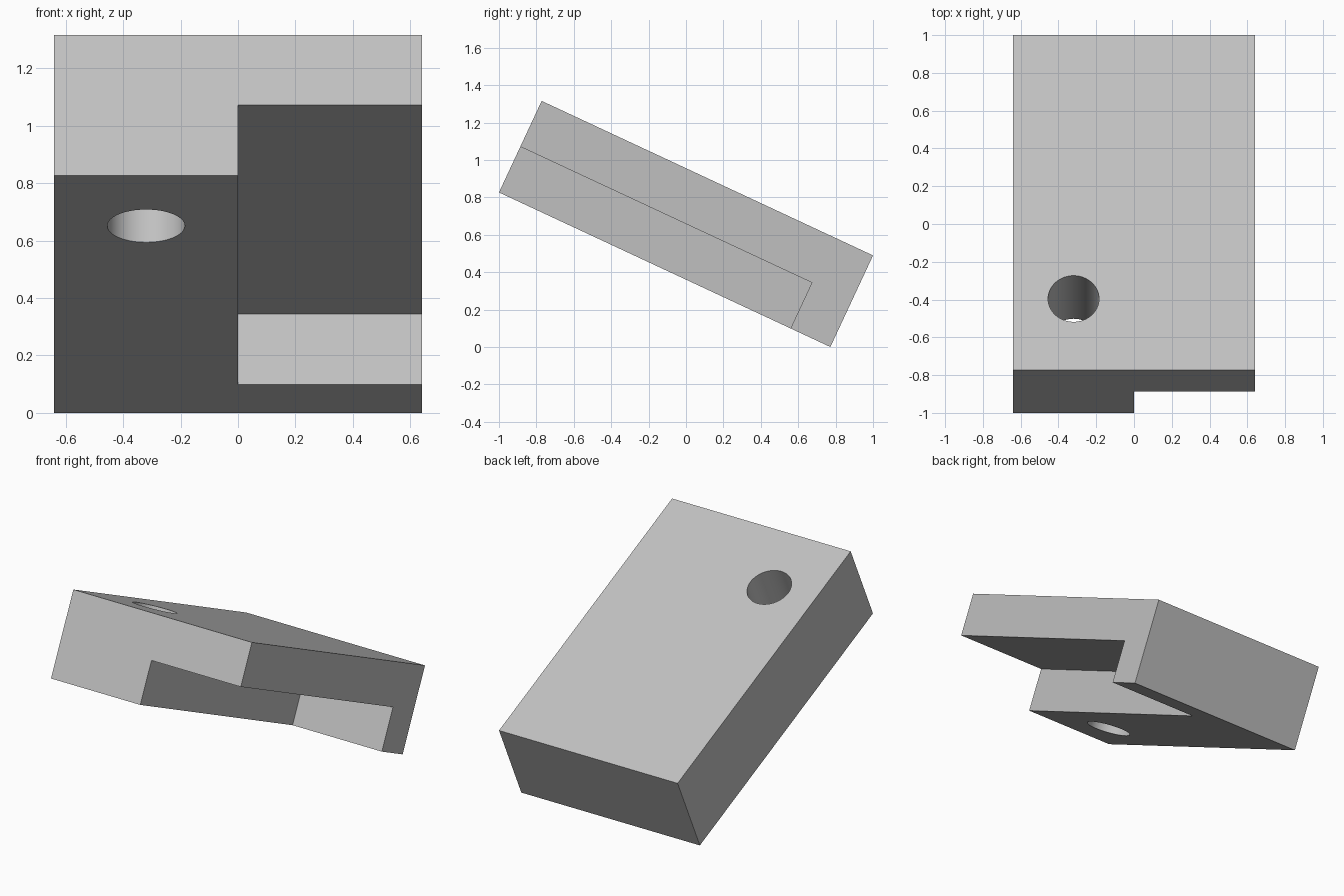
import bpy
from math import radians, sin, cos
from mathutils import Matrix

default = bpy.data.objects.get("Cube")
if default:
    bpy.data.objects.remove(default, do_unlink=True)

WIDTH, THICK, LENGTH = 1.28, 0.54, 1.955
TILT = radians(25)
NOTCH_LENGTH = 1.72
HOLE_X, HOLE_Y, HOLE_RADIUS = -0.32, 0.415, 0.135

grey = bpy.data.materials.new("light_grey")
grey.use_nodes = True
colour = (0.53, 0.53, 0.53, 1)
grey.diffuse_color = colour
grey.node_tree.nodes["Principled BSDF"].inputs["Base Color"].default_value = colour


def box(name, low, high):
    """Axis-aligned box between two corners."""
    bpy.ops.mesh.primitive_cube_add(size=1)
    ob = bpy.context.object
    ob.name = name
    size = [h - l for l, h in zip(low, high)]
    mid = [(l + h) / 2 for l, h in zip(low, high)]
    ob.data.transform(Matrix.Translation(mid) @ Matrix.Diagonal((*size, 1)))
    return ob


def cut(target, cutter):
    """Subtract the cutter from the target and discard it."""
    mod = target.modifiers.new("cut", 'BOOLEAN')
    mod.operation = 'DIFFERENCE'
    mod.solver = 'EXACT'
    mod.object = cutter
    bpy.context.view_layer.objects.active = target
    bpy.ops.object.modifier_apply(modifier=mod.name)
    bpy.data.objects.remove(cutter, do_unlink=True)


# Main slab, laid flat with its lower front edge on the origin
block = box("notched_block", (-WIDTH / 2, 0, 0), (WIDTH / 2, LENGTH, THICK))
block.data.materials.append(grey)

# Half-depth notch under the left half, leaving a lip at the back
cut(block, box("notch_cutter", (0, -0.1, -0.1), (WIDTH, NOTCH_LENGTH, THICK / 2)))

# Round hole straight through the full-depth half
bpy.ops.mesh.primitive_cylinder_add(vertices=64, radius=HOLE_RADIUS, depth=2,
                                    location=(HOLE_X, HOLE_Y, 0))
hole = bpy.context.object
hole.name = "hole_cutter"
hole.data.materials.append(grey)
bpy.context.view_layer.update()
cut(block, hole)

# Tilt the finished part down towards the back, resting on its rear edge
place = Matrix.Translation((0, -1, LENGTH * sin(TILT))) @ Matrix.Rotation(-TILT, 4, 'X')
block.data.transform(place)

bpy.ops.object.select_all(action='DESELECT')
block.select_set(True)
bpy.context.view_layer.objects.active = block
bpy.ops.object.shade_smooth_by_angle(angle=radians(30))
